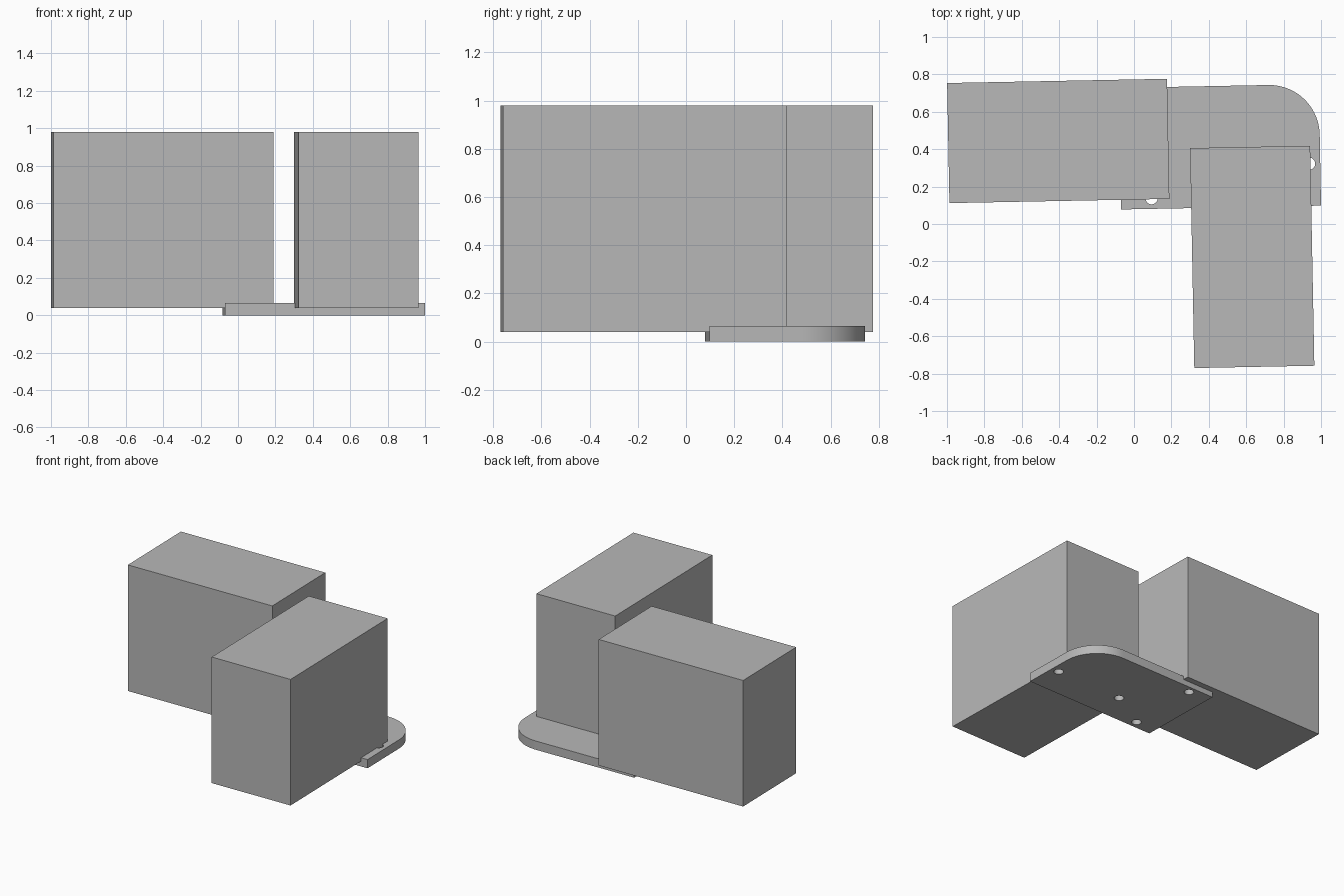
import bpy
import bmesh
from math import cos, sin, pi, radians

cube = bpy.data.objects.get("Cube")
if cube:
    bpy.data.objects.remove(cube, do_unlink=True)

TILT = radians(1.1)

grey = bpy.data.materials.new("neutral grey")
grey.use_nodes = True
colour = (0.48, 0.48, 0.48, 1)
grey.diffuse_color = colour
grey.node_tree.nodes["Principled BSDF"].inputs["Base Color"].default_value = colour


def block(name, x, y, width, depth, bottom, top):
    """Solid box, turned by the shared slight tilt."""
    bpy.ops.mesh.primitive_cube_add(size=1, location=(x, y, (bottom + top) / 2),
                                    rotation=(0, 0, TILT))
    obj = bpy.context.object
    obj.name = name
    obj.scale = (width, depth, top - bottom)
    obj.data.materials.append(grey)


def arc(cx, cy, radius, start, end, steps):
    return [(cx + radius * cos(start + (end - start) * i / steps),
             cy + radius * sin(start + (end - start) * i / steps))
            for i in range(steps + 1)]


# Two upright blocks at right angles
block("left_block", -0.405, 0.444, 1.176, 0.642, 0.04, 0.98)
block("front_block", 0.632, -0.176, 0.642, 1.176, 0.04, 0.98)

# Base plate: rectangle with one rounded corner and four screw holes
W, D, R, THICK = 0.535, 0.325, 0.27, 0.065
outline = [(-W, D), (-W, -D), (W, -D)] + arc(W - R, D - R, R, 0, pi / 2, 24)
holes = [(0.475, -0.1), (-0.067, -0.1), (-0.37, -0.268), (-0.37, 0.272)]
loops = [outline] + [arc(x, y, 0.033, 0, 2 * pi, 24)[:-1] for x, y in holes]

curve = bpy.data.curves.new("base_plate", "CURVE")
curve.dimensions = "2D"
curve.fill_mode = "BOTH"
curve.extrude = THICK / 2
for loop in loops:
    spline = curve.splines.new("POLY")
    spline.points.add(len(loop) - 1)
    for point, (x, y) in zip(spline.points, loop):
        point.co = (x, y, 0, 1)
    spline.use_cyclic_u = True
plate = bpy.data.objects.new("base_plate", curve)
bpy.context.collection.objects.link(plate)
plate.location = (0.459, 0.413, THICK / 2)
plate.rotation_euler.z = TILT

# Turn the plate into a clean welded mesh, smooth round the corner
bpy.ops.object.select_all(action="DESELECT")
plate.select_set(True)
bpy.context.view_layer.objects.active = plate
bpy.ops.object.convert(target="MESH")
plate = bpy.context.object
bm = bmesh.new()
bm.from_mesh(plate.data)
bmesh.ops.remove_doubles(bm, verts=bm.verts, dist=0.0005)
bmesh.ops.recalc_face_normals(bm, faces=bm.faces)
bm.to_mesh(plate.data)
bm.free()
plate.data.materials.clear()
plate.data.materials.append(grey)
bpy.ops.object.shade_smooth_by_angle(angle=radians(30))
